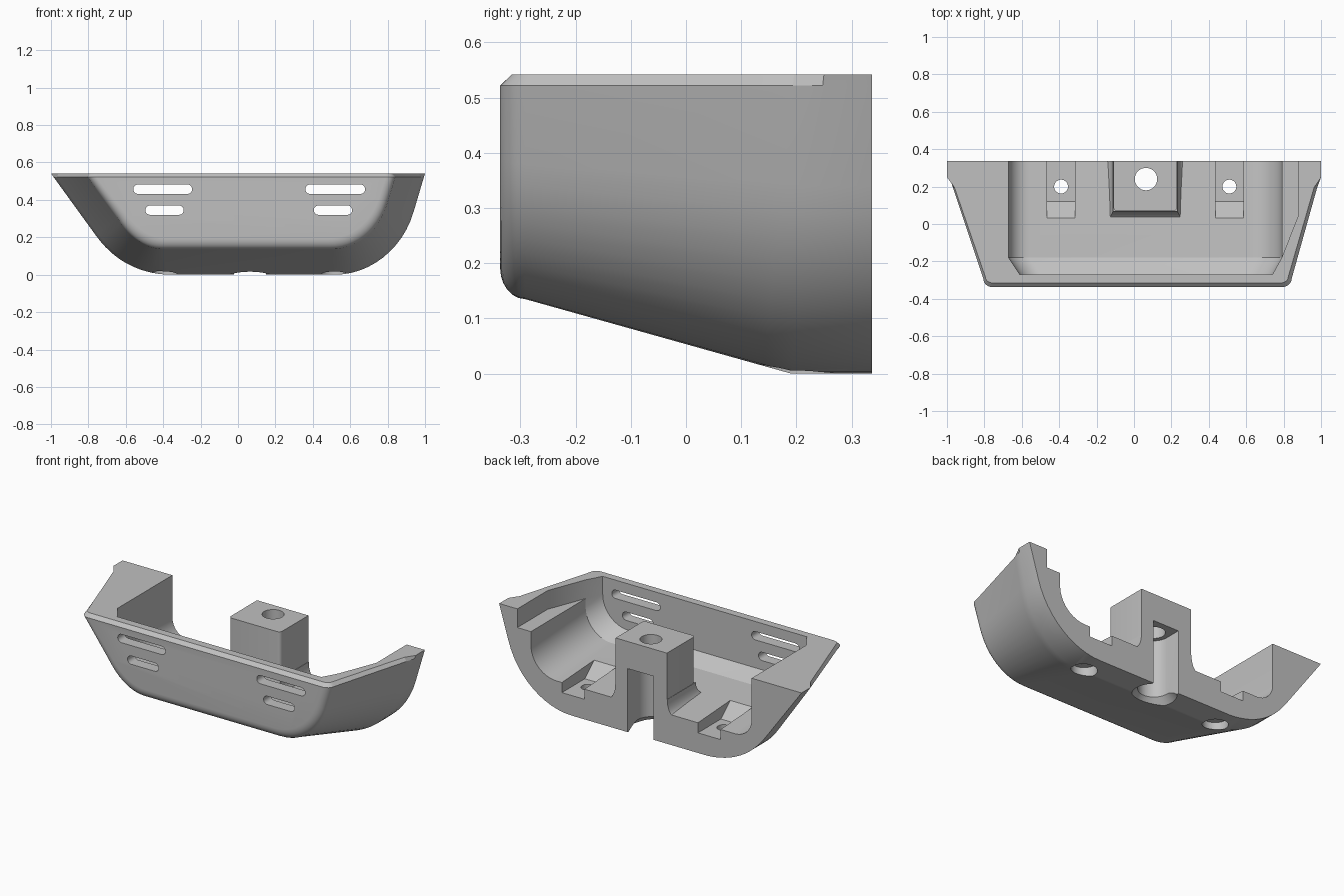
import bpy, bmesh, math
from mathutils import Vector

cube = bpy.data.objects.get("Cube")
if cube:
    bpy.data.objects.remove(cube, do_unlink=True)

grey = bpy.data.materials.new("light grey plastic")
grey.use_nodes = True
colour = (0.53, 0.53, 0.53, 1)
grey.diffuse_color = colour
grey.node_tree.nodes["Principled BSDF"].inputs["Base Color"].default_value = colour

TOP, BACK, FAR = 0.542, 0.337, 0.42


def loft(name, rings, split_cap=False):
    """Skin closed rings of equal length and cap both ends."""
    bm = bmesh.new()
    loops = [[bm.verts.new(p) for p in ring] for ring in rings]
    n = len(loops[0])
    for a, b in zip(loops, loops[1:]):
        for i in range(n):
            j = (i + 1) % n
            bm.faces.new((a[i], a[j], b[j], b[i]))
    if split_cap:
        first = loops[0]
        bm.faces.new(first[1:-1])
        bm.faces.new((first[0], first[1], first[-2], first[-1]))
    else:
        bm.faces.new(loops[0])
    bm.faces.new(loops[-1])
    bmesh.ops.recalc_face_normals(bm, faces=bm.faces)
    mesh = bpy.data.meshes.new(name)
    bm.to_mesh(mesh)
    bm.free()
    mesh.materials.append(grey)
    obj = bpy.data.objects.new(name, mesh)
    bpy.context.collection.objects.link(obj)
    return obj


def prism(name, outline, axis, lo, hi):
    """Extrude a 2D outline along x, y or z."""
    place = {"x": lambda p, d: (d, p[0], p[1]),
             "y": lambda p, d: (p[0], d, p[1]),
             "z": lambda p, d: (p[0], p[1], d)}[axis]
    return loft(name, [[place(p, d) for p in outline] for d in (lo, hi)])


def box(name, x0, x1, y0, y1, z0, z1):
    return prism(name, [(x0, y0), (x1, y0), (x1, y1), (x0, y1)], "z", z0, z1)


def arc(cx, cy, r, start, end, steps=12):
    angles = [math.radians(start + (end - start) * i / steps) for i in range(steps + 1)]
    return [(cx + r * math.cos(a), cy + r * math.sin(a)) for a in angles]


def cone(name, x, y, z0, r0, z1, r1):
    return loft(name, [[(px, py, z) for px, py in arc(x, y, r, 0, 360, 40)[:-1]]
                       for z, r in ((z0, r0), (z1, r1))])


def bezier(points, steps=12):
    out = []
    for i in range(steps + 1):
        pts, t = [Vector(p) for p in points], i / steps
        while len(pts) > 1:
            pts = [a.lerp(b, t) for a, b in zip(pts, pts[1:])]
        out.append(pts[0])
    return out


def combine(body, tool, operation="DIFFERENCE"):
    mod = body.modifiers.new(operation, "BOOLEAN")
    mod.operation, mod.object, mod.solver = operation, tool, "EXACT"
    bpy.context.view_layer.objects.active = body
    bpy.ops.object.modifier_apply(modifier=mod.name)
    bpy.data.objects.remove(tool, do_unlink=True)


# Outer hull: asymmetric bowl profile, tapering towards the front
RIM = 0.522
back = ([Vector((-1, TOP)), Vector((-0.986, RIM))]
        + bezier([(-0.76, 0.21), (-0.62, 0.015), (-0.38, 0)])
        + bezier([(0.52, 0), (0.70, 0), (0.88, 0.13), (0.94, 0.34)])
        + [Vector((0.994, RIM)), Vector((1, TOP))])
front = ([Vector((-0.82, TOP)), Vector((-0.806, RIM))]
         + bezier([(-0.645, 0.30), (-0.54, 0.137), (-0.40, 0.135)])
         + bezier([(0.50, 0.135), (0.63, 0.135), (0.75, 0.22), (0.80, 0.38)])
         + [Vector((0.843, RIM)), Vector((0.85, TOP))])


def rim_inset(ring, dx, dy):
    """Pull the two top points in to form the rim chamfer."""
    for i, s in ((0, 1), (-1, -1)):
        x, y, z = ring[i]
        ring[i] = (x + s * dx, y + dy, z)
    return ring


rings = []
for i in range(7):  # rounded front edge
    a = math.radians(90 * i / 6)
    kx, kz = 0.94 + 0.06 * math.sin(a), 0.86 + 0.14 * math.sin(a)
    y = -0.292 - 0.045 * math.cos(a)
    ring = [(p.x * kx, y, TOP - (TOP - p.y) * (kz if p.y < RIM else 1)) for p in front]
    rings.append(rim_inset(ring, 0.025, 0.022 - 0.002 * i))
for t, inset in ((0.9, 0.022), (1, 0)):  # tapered sides
    ring = []
    for f, b in zip(front, back):
        p = f.lerp(b, t)
        ring.append((p.x, -0.292 + t * (0.482 + 0.06 * b.y / TOP), p.y))
    rings.append(rim_inset(ring, inset, 0))
rings.append([(p.x, FAR, p.y) for p in back])
body = loft("vent_shell", rings, split_cap=True)

# Main cavity, open at the top and back, with filleted floor edges
rings = []
for y, x0, x1, floor in ((-0.27, -0.61, 0.74, 0.265), (-0.18, -0.67, 0.79, 0.21),
                         (FAR + 0.1, -0.67, 0.79, 0.17)):
    r0, r1 = 0.11, 0.17
    outline = ([(x0, 0.7)] + arc(x0 + r0, floor + r0, r0, 180, 270)
               + arc(x1 - r1, floor + r1, r1, 270, 360) + [(x1, 0.7)])
    rings.append([(px, y, pz) for px, pz in outline])
combine(body, loft("cavity_cutter", rings))

# Stepped ledge on the left wall
ledge = [(0.7, -0.18), (0.79, -0.18), (0.88, 0.05), (0.88, 0.6), (0.7, 0.6)]
combine(body, prism("ledge_cutter", ledge, "z", 0.43, 0.7))

# Screw recesses with ramped ends, holes and counterbores
for x in (-0.39, 0.51):
    ramp = [(0.6, 0.12), (0.12, 0.12), (0.03, 0.2), (0.03, 0.26), (0.6, 0.26)]
    combine(body, prism("recess_cutter", ramp, "x", x - 0.075, x + 0.075))
    combine(body, cone("screw_hole_cutter", x, 0.2, -0.1, 0.037, 0.3, 0.037))
    combine(body, cone("counterbore_cutter", x, 0.2, -0.1, 0.07, 0.06, 0.07))

# Vent slots through the front wall
for x0, x1, z in ((-0.56, -0.245, 0.457), (-0.495, -0.29, 0.345),
                  (0.36, 0.68, 0.457), (0.405, 0.61, 0.345)):
    r = 0.025
    slot = arc(x0 + r, z, r, 90, 270) + arc(x1 - r, z, r, -90, 90)
    combine(body, prism("vent_cutter", slot, "y", -0.5, -0.2))

# Central mounting post with a concave flared foot
post_outline = [(-0.11, FAR - 0.01), (0.23, FAR - 0.01)]
post_outline += arc(0.21, 0.09, 0.02, 0, -90, 4) + arc(-0.09, 0.09, 0.02, 270, 180, 4)
combine(body, prism("post", post_outline, "z", 0.1, TOP), "UNION")
rings = []
for i in range(9):
    a = math.radians(90 * i / 8)
    s = 1 - math.sin(a)
    z = 0.175 + 0.09 * (1 - math.cos(a))
    x0, x1, y = -0.112 - 0.043 * s, 0.232 + 0.043 * s, 0.068 - 0.085 * s
    rings.append([(x0, y, z), (x1, y, z), (x1, FAR - 0.02, z), (x0, FAR - 0.02, z)])
rings.insert(0, [(p[0], p[1], 0.12) for p in rings[0]])
combine(body, loft("post_foot", rings), "UNION")

# Screw channel in the post, open at the back and below
cx, cy, r = 0.064, 0.24, 0.086
channel = arc(cx, cy, r, 180, 360, 24) + [(cx + r, 0.6), (cx - r, 0.6)]
combine(body, prism("channel_cutter", channel, "z", -0.1, 0.38))
combine(body, cone("bore_cutter", cx, cy, 0.3, 0.06, 0.7, 0.06))
combine(body, cone("countersink_cutter", cx, cy, -0.02, 0.14, 0.045, 0.08))

# Flat back face
combine(body, box("back_cutter", -2, 2, BACK, 2, -1, 2))

bpy.ops.object.select_all(action="DESELECT")
body.select_set(True)
bpy.context.view_layer.objects.active = body
bpy.ops.object.shade_smooth_by_angle(angle=math.radians(25))
